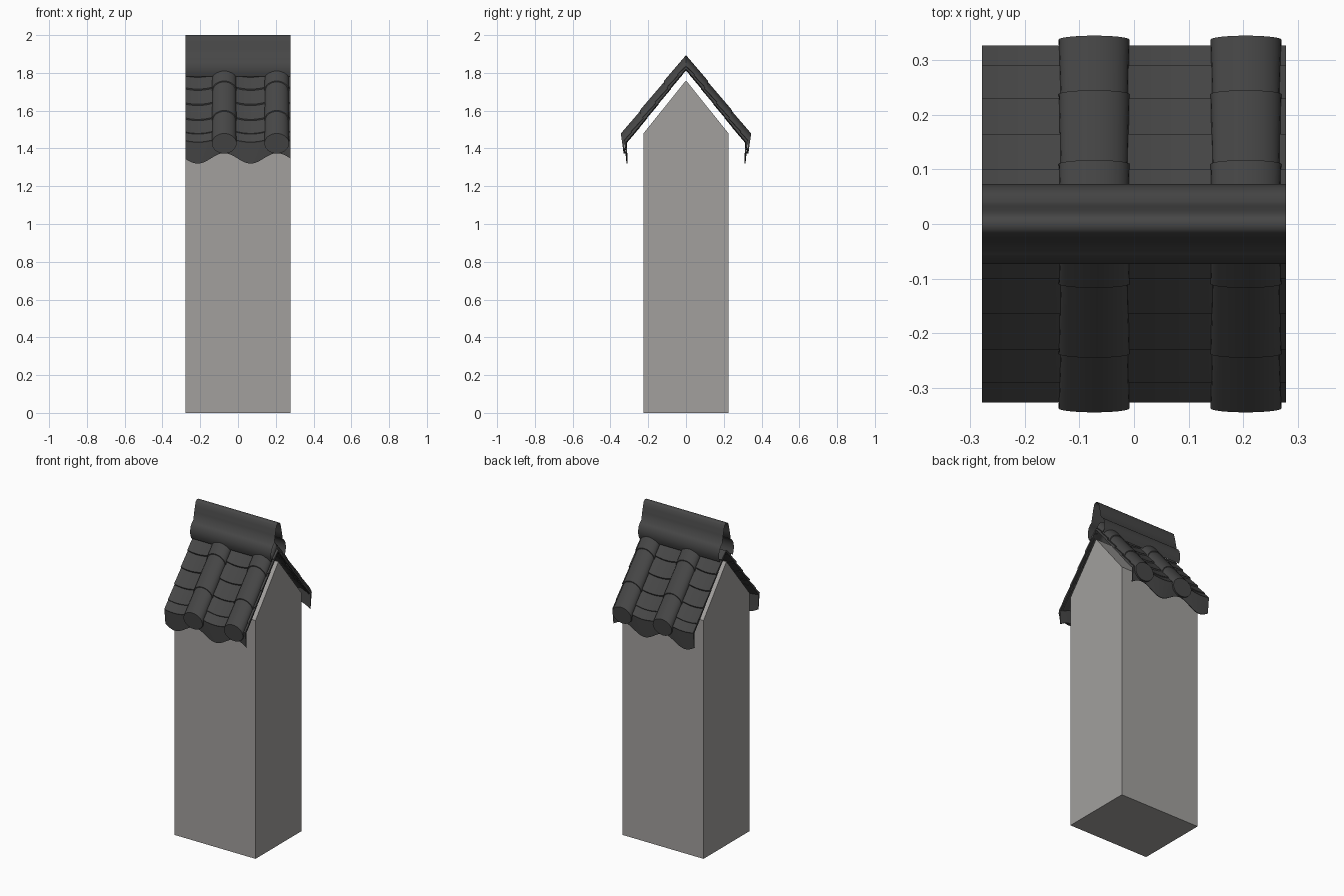
import bpy, bmesh, math
from mathutils import Vector

if "Cube" in bpy.data.objects:
    bpy.data.objects.remove(bpy.data.objects["Cube"])

HX = 0.278          # half width along x
PERIOD = 0.28       # spacing of the tile columns
TUBE_X = (-0.073, 0.205)


def material(name, rgb):
    m = bpy.data.materials.new(name)
    m.diffuse_color = (*rgb, 1)
    m.use_nodes = True
    m.node_tree.nodes["Principled BSDF"].inputs["Base Color"].default_value = m.diffuse_color
    return m


PLASTER = material("grey plaster", (0.36, 0.35, 0.34))
TILE = material("dark roof tile", (0.062, 0.062, 0.062))


def loft(name, rows, mat, closed=False, caps=False, out=None, angle=35):
    """Skin a list of point rows; 'out' is the outward direction of an open sheet."""
    bm = bmesh.new()
    grid = [[bm.verts.new(p) for p in row] for row in rows]
    n = len(rows[0])
    for a, b in zip(grid, grid[1:]):
        for i in range(n if closed else n - 1):
            j = (i + 1) % n
            bm.faces.new((a[i], a[j], b[j], b[i]))
    if caps:
        bm.faces.new(grid[0])
        bm.faces.new(grid[-1])
    bmesh.ops.recalc_face_normals(bm, faces=bm.faces)
    if out:
        bm.normal_update()
        if sum(f.normal.dot(Vector(out)) * f.calc_area() for f in bm.faces) < 0:
            bmesh.ops.reverse_faces(bm, faces=bm.faces)
    me = bpy.data.meshes.new(name)
    bm.to_mesh(me)
    bm.free()
    ob = bpy.data.objects.new(name, me)
    bpy.context.collection.objects.link(ob)
    me.materials.append(mat)
    if angle:
        bpy.ops.object.select_all(action='DESELECT')
        ob.select_set(True)
        bpy.context.view_layer.objects.active = ob
        bpy.ops.object.shade_smooth_by_angle(angle=math.radians(angle))
    return ob


def column_u(x):
    """Position across a pan column: 0 in the middle, +-1 under the tubes."""
    return ((x - 0.067 + PERIOD / 2) % PERIOD) / (PERIOD / 2) - 1


def sag(x):
    return 0.035 * column_u(x) ** 2


def pan_z(y):
    return 1.838 - 1.235 * y


def tube_z(y):
    return 1.9 - 1.22 * y


XS = [-HX + 2 * HX * i / 48 for i in range(49)]

# Wall with a gabled top
gable = [(-0.225, 0), (0.225, 0), (0.225, 1.48), (0, 1.76), (-0.225, 1.48)]
loft("wall", [[(x, y, z) for y, z in gable] for x in (-HX, HX)],
     PLASTER, closed=True, caps=True, angle=0)


def pan_row(name, s, low):
    """One overlapping course of gently hollow pan tiles."""
    high = max(low - 0.085, 0)
    section = [(low, pan_z(low)), (high, pan_z(high) - 0.014),
               (high, pan_z(high) - 0.026), (low - 0.006, pan_z(low) - 0.014)]
    rows = [[(x, s * y, z + sag(x)) for y, z in section] for x in XS]
    loft(name, rows, TILE, closed=True, caps=True)


def drip_edge(name, s):
    """Scalloped plate hanging from the eave."""
    rows = []
    for x in XS:
        u = abs(column_u(x))
        bottom = 1.32 + 0.055 * (0.5 - 0.5 * math.cos(math.pi * u))
        top = pan_z(0.325) - 0.002 + sag(x)
        mid = 0.35 * top + 0.65 * bottom
        rows.append([(x, s * 0.325, top), (x, s * 0.319, mid), (x, s * 0.315, bottom),
                     (x, s * 0.311, bottom), (x, s * 0.313, mid), (x, s * 0.315, top)])
    loft(name, rows, TILE, closed=True, caps=True)


def tube_section(cx, s, y, r, drop, a0, a1, n):
    """Arch of the tube tile, leaning inward towards its lower side."""
    pts = []
    for i in range(n):
        a = math.radians(a0 + (a1 - a0) * i / (n - 1))
        d = 0.053 * (1 - math.sin(a) * r / 0.065) + drop
        x = min(cx + r * math.cos(a), HX)
        pts.append((x, s * max(y - 0.14 * d, 0), tube_z(y) - d))
    return pts


def tube_tile(name, cx, s, low, high):
    rows = [tube_section(cx, s, high, 0.061, 0.003, -20, 200, 21),
            tube_section(cx, s, low, 0.065, 0, -20, 200, 21),
            tube_section(cx, s, low, 0.059, 0, -20, 200, 21)]
    loft(name, rows, TILE, out=(0, s * 0.77, 0.63))


def end_disc(name, cx, s):
    """Round face closing the lowest tube tile."""
    front = tube_section(cx, s, 0.345, 0.065, 0, 0, 345, 24)
    back = [(x, y - s * 0.01, z) for x, y, z in front]
    loft(name, [front, back], TILE, closed=True, caps=True)


# Both roof slopes
for s, side in ((-1, "front"), (1, "back")):
    for i, low in enumerate((0.327, 0.29, 0.23, 0.165, 0.10, 0.045)):
        pan_row(f"{side}_pan_course_{i + 1}", s, low)
    drip_edge(f"{side}_drip_edge", s)
    for c, cx in enumerate(TUBE_X):
        for i, (low, high) in enumerate(((0.345, 0.225), (0.245, 0.10), (0.117, 0.0))):
            tube_tile(f"{side}_tube_tile_{c + 1}_{i + 1}", cx, s, low, high)
        end_disc(f"{side}_end_disc_{c + 1}", cx, s)

# Ridge cap: tall rounded crest flaring into a rolled foot
half = [(0.010, 1.998), (0.018, 1.99), (0.025, 1.965), (0.033, 1.93), (0.042, 1.885),
        (0.055, 1.875), (0.067, 1.857), (0.073, 1.83), (0.071, 1.803), (0.062, 1.78)]
profile = [(-y, z) for y, z in reversed(half)] + [(0, 2.0)] + half
loft("ridge_cap", [[(x, y, z) for y, z in profile] for x in (-HX, HX)],
     TILE, out=(0, 0, 1), angle=50)
